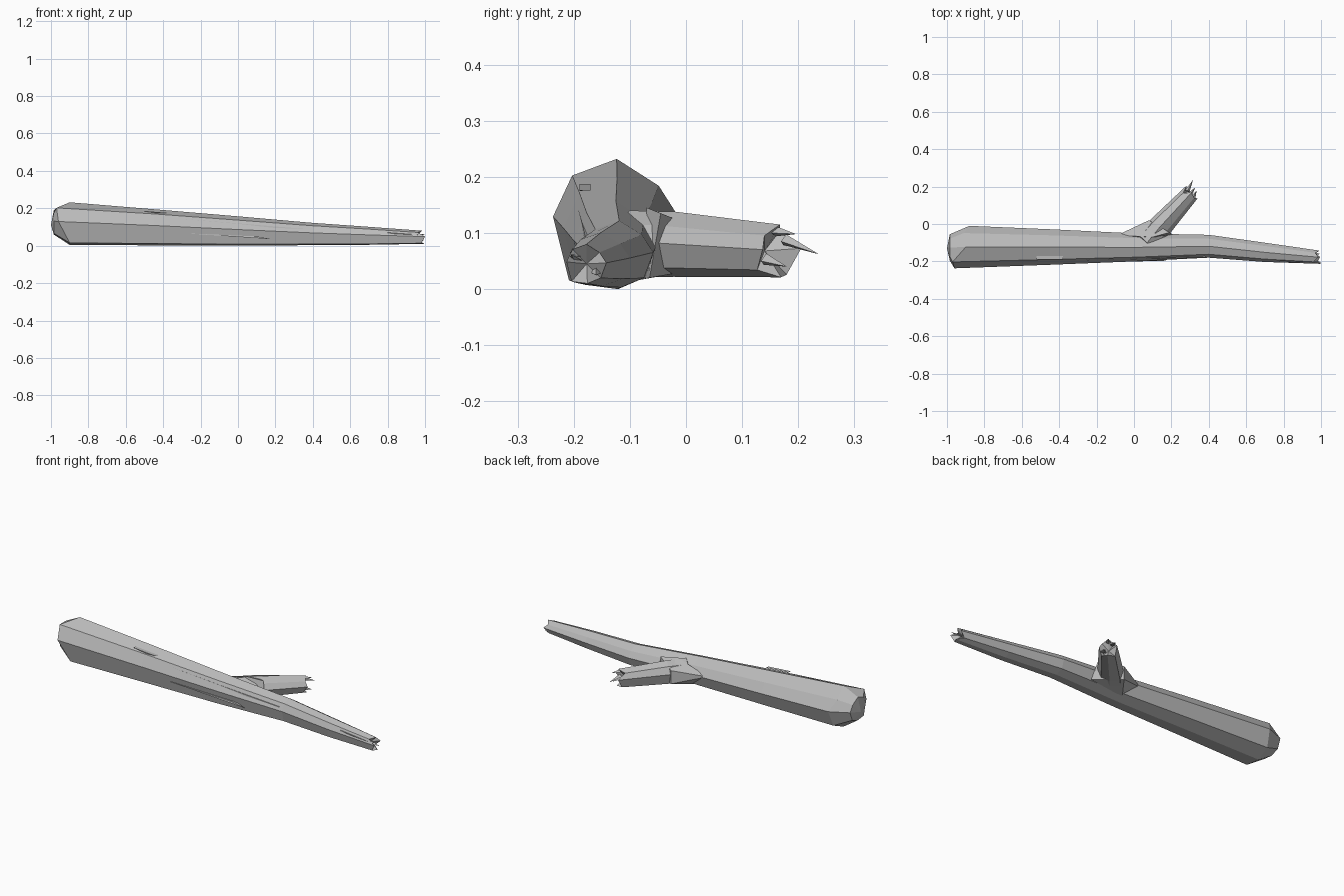
import bpy
import bmesh
from mathutils import Vector

if "Cube" in bpy.data.objects:
    bpy.data.objects.remove(bpy.data.objects["Cube"], do_unlink=True)

bark = bpy.data.materials.new("grey_bark")
bark.use_nodes = True
bark.diffuse_color = (0.5, 0.5, 0.5, 1)
bark.node_tree.nodes["Principled BSDF"].inputs["Base Color"].default_value = bark.diffuse_color

# Uneven eight-sided section, clockwise from the top
SECTION = [(0, 1), (-0.7, 0.74), (-1, 0.1), (-0.75, -0.9),
           (0.05, -1), (0.72, -0.72), (1, 0.05), (0.66, 0.58)]
UP = Vector((0, 0, 1))


def finish(name, mesh_data):
    bmesh.ops.recalc_face_normals(mesh_data, faces=mesh_data.faces)
    mesh = bpy.data.meshes.new(name)
    mesh_data.to_mesh(mesh)
    mesh_data.free()
    mesh.materials.append(bark)
    obj = bpy.data.objects.new(name, mesh)
    bpy.context.collection.objects.link(obj)
    return obj


def ring(center, side, half_width, half_height, along=None, offsets=None):
    """Place the section in space, optionally pushing its corners along an axis."""
    points = []
    for index, (across, height) in enumerate(SECTION):
        point = Vector(center) + side * across * half_width + UP * height * half_height
        if offsets:
            point += along * offsets[index]
        points.append(point)
    return points


def loft(name, rings, start_tip, end_tip):
    """Skin a row of rings and close both ends with fans."""
    bm = bmesh.new()
    rows = [[bm.verts.new(point) for point in points] for points in rings]
    first, last = bm.verts.new(start_tip), bm.verts.new(end_tip)
    count = len(SECTION)
    for i in range(count):
        j = (i + 1) % count
        for a, b in zip(rows, rows[1:]):
            bm.faces.new((a[i], a[j], b[j], b[i]))
        bm.faces.new((first, rows[0][j], rows[0][i]))
        bm.faces.new((last, rows[-1][i], rows[-1][j]))
    return finish(name, bm)


def hull(name, points):
    bm = bmesh.new()
    for point in points:
        bm.verts.new(point)
    result = bmesh.ops.convex_hull(bm, input=bm.verts)
    loose = [v for v in bm.verts if not v.link_faces]
    bmesh.ops.delete(bm, geom=loose, context="VERTS")
    return finish(name, bm)


# Trunk: x, front y, back y, bottom z, top z
stations = [(-0.9, -0.237, -0.01, 0.004, 0.232),
            (-0.45, -0.218, -0.028, 0.002, 0.195),
            (0, -0.2, -0.05, 0, 0.157),
            (0.4, -0.18, -0.058, 0.003, 0.122),
            (0.7, -0.203, -0.1, 0.005, 0.101),
            (0.97, -0.213, -0.142, 0.01, 0.08)]
along_x, along_y = Vector((1, 0, 0)), Vector((0, 1, 0))
butt = [0, -0.07, -0.06, 0, 0, 0.01, 0.02, -0.01]
broken = [0.015, -0.01, 0.03, 0.01, 0.025, -0.01, 0.02, 0]
trunk_rings = []
for x, front, back, low, high in stations:
    offsets = butt if x < -0.8 else broken if x > 0.9 else None
    trunk_rings.append(ring((x, (front + back) / 2, (low + high) / 2), along_y,
                            (back - front) / 2, (high - low) / 2, along_x, offsets))
butt_cap = ring((-0.985, -0.125, 0.125), along_y, 0.07, 0.065)
loft("trunk", [butt_cap] + trunk_rings, (-1, -0.13, 0.11), (0.95, -0.177, 0.045))

# Side branch with a jagged, hollow end
axis = Vector((0.68, 0.73, 0)).normalized()
side = Vector((axis.y, -axis.x, 0))
jagged = [0.01, -0.02, 0.02, -0.005, 0.015, -0.015, 0.01, 0]
branch_rings = [ring((0.07, -0.1, 0.08), side, 0.07, 0.06),
                ring((0.135, -0.02, 0.08), side, 0.064, 0.058),
                ring((0.3, 0.16, 0.068), side, 0.045, 0.047, axis, jagged)]
loft("branch", branch_rings, (0.05, -0.12, 0.08), (0.28, 0.14, 0.068))

# Swollen collar where the branch leaves the trunk
hull("branch_collar", [(-0.09, -0.06, 0.09), (0.08, 0.02, 0.11), (0.08, 0.02, 0.035),
                       (0.19, -0.045, 0.135), (0.1, -0.07, 0.145),
                       (0.22, -0.065, 0.02), (0, -0.09, 0.015)])


# Splinters on the broken ends
def splinter(name, root, tip, size):
    root, tip = Vector(root), Vector(tip)
    direction = (tip - root).normalized()
    across = direction.cross(UP).normalized()
    lift = across.cross(direction)
    corners = [root + across * size, root - across * size,
               root + lift * size, root - lift * size * 0.5]
    hull(name, corners + [tip])


splinter("branch_splinter_long", (0.285, 0.175, 0.085), (0.316, 0.237, 0.062), 0.013)
splinter("branch_splinter_top", (0.3, 0.16, 0.1), (0.328, 0.196, 0.098), 0.012)
splinter("branch_splinter_side", (0.315, 0.14, 0.05), (0.335, 0.18, 0.04), 0.014)
splinter("trunk_splinter_front", (0.95, -0.195, 0.05), (1, -0.205, 0.062), 0.012)
splinter("trunk_splinter_back", (0.95, -0.16, 0.03), (0.995, -0.16, 0.025), 0.012)


# Thin raised bark flakes along the front
def flake(name, blunt, sharp, height):
    blunt, sharp = Vector(blunt), Vector(sharp)
    inward = along_y * 0.02
    hull(name, [blunt, blunt - UP * height + along_x * 0.08, sharp,
                blunt + inward, sharp + inward])


flake("bark_flake_upper", (-0.28, -0.192, 0.142), (0.38, -0.178, 0.088), 0.03)
flake("bark_flake_lower", (0.1, -0.196, 0.05), (-0.28, -0.207, 0.066), 0.015)
flake("bark_flake_top", (-0.52, -0.19, 0.187), (-0.38, -0.19, 0.176), 0.012)
flake("bark_flake_tip", (0.78, -0.203, 0.072), (0.97, -0.208, 0.058), 0.012)
